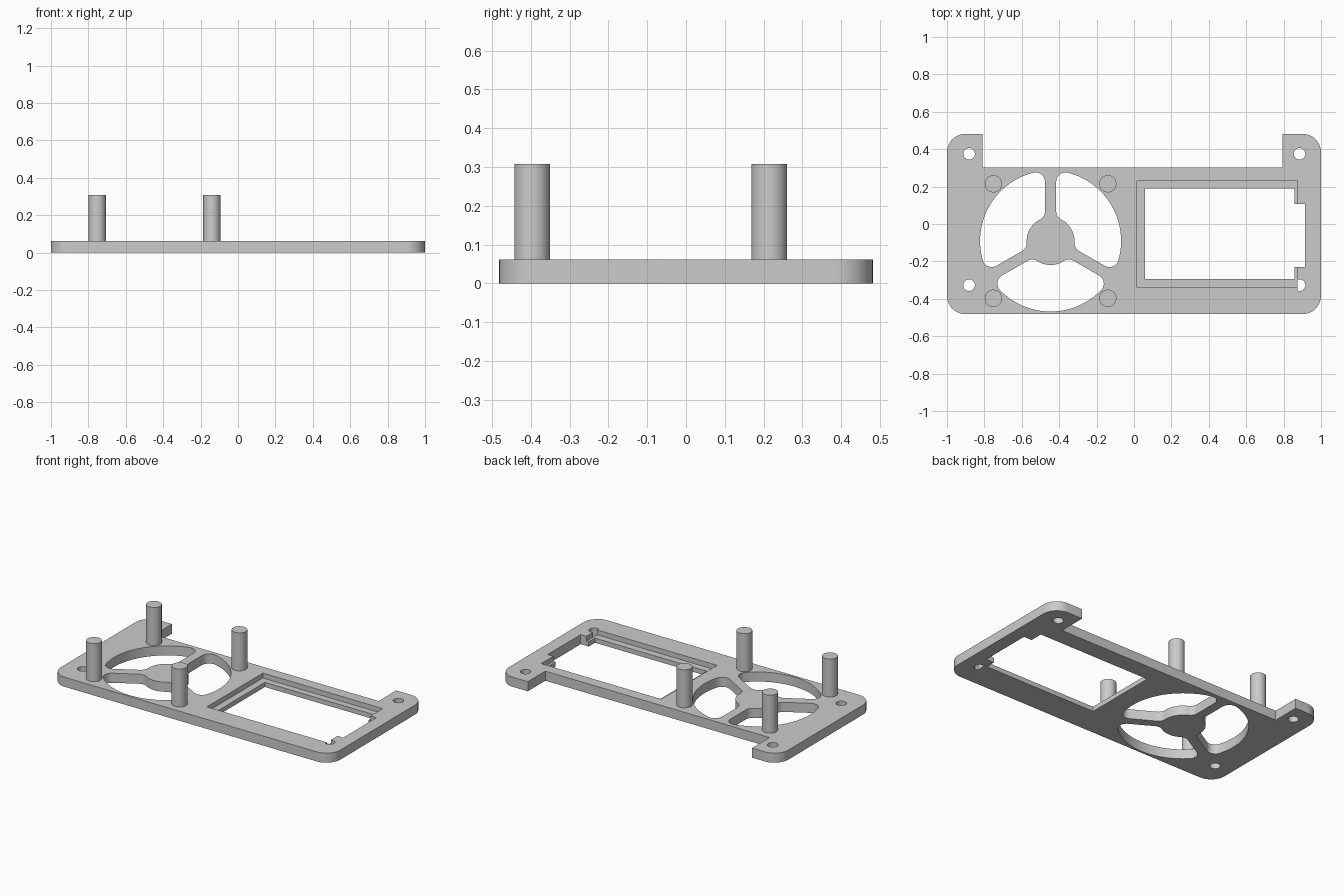
import bpy, bmesh, math
from math import sin, cos, asin, radians

THICK = 0.062      # plate thickness
LEDGE = 0.03       # height of the window ledge
FAN = (-0.446, -0.091)

old = bpy.data.objects.get("Cube")
if old:
    bpy.data.objects.remove(old, do_unlink=True)

grey = bpy.data.materials.new("plain_grey")
grey.use_nodes = True
grey.diffuse_color = (0.6, 0.6, 0.6, 1)
grey.node_tree.nodes["Principled BSDF"].inputs["Base Color"].default_value = (0.6, 0.6, 0.6, 1)


def arc(cx, cy, r, a, b, n):
    """Points on an arc, angles in degrees."""
    return [(cx + r * cos(radians(a + (b - a) * i / n)),
             cy + r * sin(radians(a + (b - a) * i / n))) for i in range(n + 1)]


def rect(x0, y0, x1, y1):
    return [(x0, y0), (x1, y0), (x1, y1), (x0, y1)]


def prism(name, pts, z0, z1):
    """Extrude a closed outline from z0 to z1."""
    bm = bmesh.new()
    face = bm.faces.new([bm.verts.new((x, y, z0)) for x, y in pts])
    top = bmesh.ops.extrude_face_region(bm, geom=[face])["geom"]
    for v in top:
        if isinstance(v, bmesh.types.BMVert):
            v.co.z = z1
    bmesh.ops.recalc_face_normals(bm, faces=bm.faces)
    mesh = bpy.data.meshes.new(name)
    bm.to_mesh(mesh)
    bm.free()
    mesh.materials.append(grey)
    obj = bpy.data.objects.new(name, mesh)
    bpy.context.collection.objects.link(obj)
    return obj


def smooth(obj):
    bpy.ops.object.select_all(action="DESELECT")
    obj.select_set(True)
    bpy.context.view_layer.objects.active = obj
    bpy.ops.object.shade_smooth_by_angle(angle=radians(30))


def cut(target, pts, z0=-0.1, z1=0.2):
    """Subtract a prism from the target and discard the cutter."""
    cutter = prism("cutter", pts, z0, z1)
    cutter.hide_render = True
    mod = target.modifiers.new("cut", "BOOLEAN")
    mod.operation, mod.solver, mod.object = "DIFFERENCE", "EXACT", cutter
    bpy.context.view_layer.objects.active = target
    bpy.ops.object.modifier_apply(modifier=mod.name)
    bpy.data.objects.remove(cutter, do_unlink=True)


# Plate with rounded corners and a long notch in the back edge
R, X, Y = 0.1, 1.0, 0.482
outline = (arc(-X + R, -Y + R, R, 180, 270, 12) + arc(X - R, -Y + R, R, 270, 360, 12)
           + arc(X - R, Y - R, R, 0, 90, 12)
           + [(0.794, Y), (0.794, 0.303), (-0.81, 0.303), (-0.81, Y)]
           + arc(-X + R, Y - R, R, 90, 180, 12))
plate = prism("base_plate", outline, 0, THICK)

# Fan openings: three rounded sectors between the spokes
RIM, HUB, SPOKE, FILLET = 0.377, 0.128, 0.03, 0.05
d = SPOKE + FILLET
a_out = math.degrees(asin(d / (RIM - FILLET)))
a_in = math.degrees(asin(d / (HUB + FILLET)))


def polar(r, a):
    return r * cos(radians(a)), r * sin(radians(a))


sector = (arc(*polar(RIM - FILLET, a_out), FILLET, -90, a_out, 10)
          + arc(0, 0, RIM, a_out, 120 - a_out, 32)[1:-1]
          + arc(*polar(RIM - FILLET, 120 - a_out), FILLET, 120 - a_out, 210, 10)
          + arc(*polar(HUB + FILLET, 120 - a_in), FILLET, 210, 300 - a_in, 8)
          + arc(0, 0, HUB, 120 - a_in, a_in, 14)[1:-1]
          + arc(*polar(HUB + FILLET, a_in), FILLET, 180 + a_in, 270, 8))
for turn in (90, 210, 330):
    c, s = cos(radians(turn)), sin(radians(turn))
    cut(plate, [(FAN[0] + x * c - y * s, FAN[1] + x * s + y * c) for x, y in sector])

# Window: shallow recess, then the opening with its side tab
EDGE = 0.874
cut(plate, rect(0.016, -0.34, EDGE, 0.231), z0=LEDGE)
cut(plate, [(0.06, -0.295), (0.858, -0.295), (0.858, -0.231), (0.915, -0.231),
            (0.915, 0.106), (0.858, 0.106), (0.858, 0.189), (0.06, 0.189)])

# Screw holes; the last one stops at the recess edge
for x, y in ((-0.882, 0.375), (0.885, 0.375), (-0.882, -0.327)):
    cut(plate, arc(x, y, 0.031, 0, 352.5, 47))
half = math.degrees(math.acos((EDGE - 0.885) / 0.031))
cut(plate, arc(0.885, -0.327, 0.031, -half, half, 30))
smooth(plate)

# Four mounting posts around the fan
for side, sx in (("right", -1), ("left", 1)):
    for end, sy in (("front", -1), ("back", 1)):
        pts = arc(FAN[0] + sx * 0.306, FAN[1] + sy * 0.306, 0.046, 0, 352.5, 47)
        smooth(prism(f"{end}_{side}_post", pts, THICK - 0.01, 0.308))
